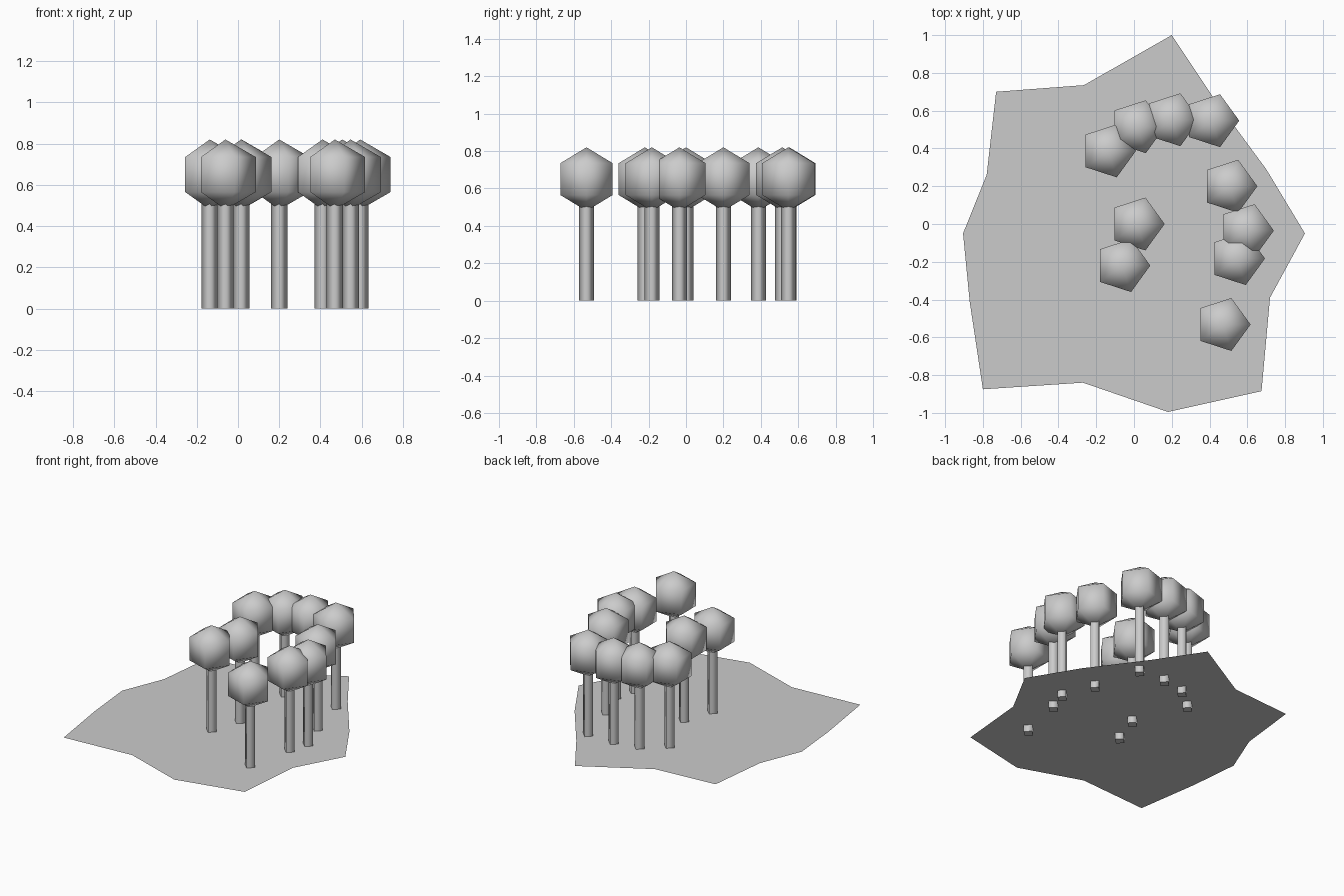
import bpy, bmesh
from math import radians
from mathutils import Matrix

if "Cube" in bpy.data.objects:
    bpy.data.objects.remove(bpy.data.objects["Cube"])

GROUND_Z = 0.05


def finish(name, bm, loc=(0, 0, 0)):
    bmesh.ops.recalc_face_normals(bm, faces=bm.faces)
    me = bpy.data.meshes.new(name)
    bm.to_mesh(me)
    bm.free()
    ob = bpy.data.objects.new(name, me)
    ob.location = loc
    bpy.context.collection.objects.link(ob)
    return ob


def trunk(x, y):
    # four-sided post, corners on the axes, slightly below the ground sheet
    h = 0.52
    bm = bmesh.new()
    bmesh.ops.create_cone(bm, cap_ends=True, segments=4, radius1=0.04,
                          radius2=0.04, depth=h)
    for f in bm.faces:
        f.smooth = abs(f.normal.z) < 0.5
        if not f.smooth:
            for e in f.edges:
                e.smooth = False
    finish("trunk", bm, (x, y, h / 2))


def crown(x, y):
    # five-sided, three-ring ball with one corner towards +x
    bm = bmesh.new()
    bmesh.ops.create_uvsphere(bm, u_segments=5, v_segments=3, radius=0.17)
    # turn so that a corner lies exactly on +x
    v = max(bm.verts, key=lambda p: p.co.x)
    ang = v.co.xy.angle_signed((1, 0))
    bmesh.ops.rotate(bm, verts=bm.verts, matrix=Matrix.Rotation(-ang, 3, 'Z'))
    if abs(max(p.co.y for p in bm.verts if p.co.x > 0.1)) > 0.01:
        bmesh.ops.rotate(bm, verts=bm.verts, matrix=Matrix.Rotation(2 * ang, 3, 'Z'))
    for f in bm.faces:
        f.smooth = True
    finish("crown", bm, (x, y, 0.65))


# flat ragged ground sheet
outline = [(0.2, 1.0), (0.42, 0.67), (0.70, 0.29), (0.905, -0.05), (0.72, -0.39),
           (0.675, -0.885), (0.18, -0.995), (-0.27, -0.84), (-0.80, -0.875),
           (-0.87, -0.41), (-0.905, -0.05), (-0.78, 0.26), (-0.73, 0.70),
           (-0.265, 0.735)]
bm = bmesh.new()
bm.faces.new([bm.verts.new((x, y, GROUND_Z)) for x, y in reversed(outline)])
bm.normal_update()
ground = finish("ground", bm)
if ground.data.polygons[0].normal.z < 0:
    ground.data.flip_normals()

# trees
for x, y in [(-0.137, 0.387), (0.017, 0.515), (0.2, 0.552), (0.41, 0.547),
             (0.506, 0.2), (0.593, -0.035), (0.546, -0.183), (0.47, -0.532),
             (0.015, 0.0), (-0.061, -0.22)]:
    trunk(x, y)
    crown(x, y)
